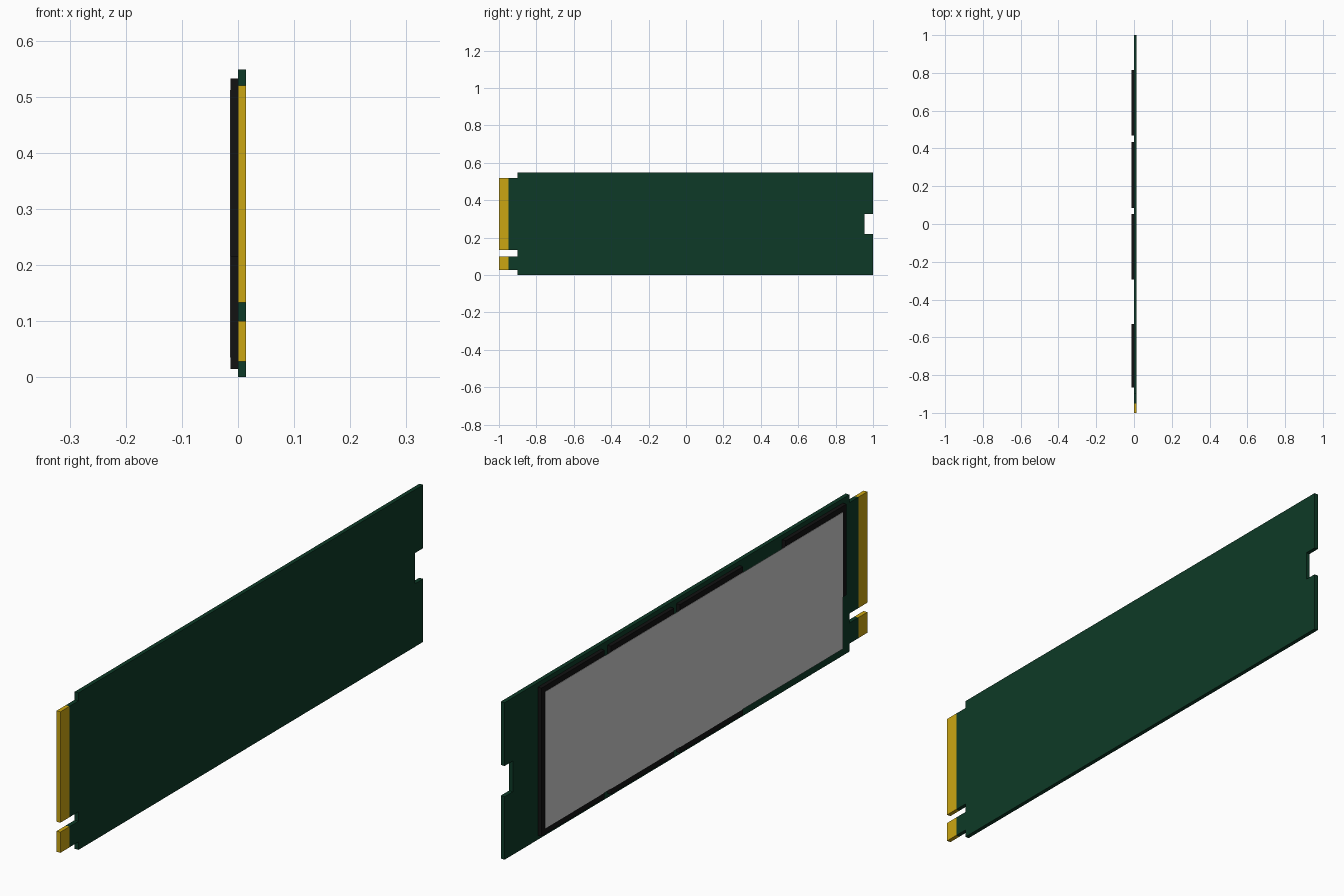
import bpy, bmesh

if "Cube" in bpy.data.objects:
    bpy.data.objects.remove(bpy.data.objects["Cube"])


def material(name, rgb):
    m = bpy.data.materials.new(name)
    m.diffuse_color = (*rgb, 1)
    m.use_nodes = True
    m.node_tree.nodes["Principled BSDF"].inputs["Base Color"].default_value = m.diffuse_color
    return m


def plate(name, outline, x0, x1, mat=None):
    """Extrude a (y, z) outline along x from x0 to x1."""
    bm = bmesh.new()
    face = bm.faces.new([bm.verts.new((x0, y, z)) for y, z in outline])
    ext = bmesh.ops.extrude_face_region(bm, geom=[face])
    moved = [v for v in ext["geom"] if isinstance(v, bmesh.types.BMVert)]
    bmesh.ops.translate(bm, vec=(x1 - x0, 0, 0), verts=moved)
    bmesh.ops.recalc_face_normals(bm, faces=bm.faces)
    me = bpy.data.meshes.new(name)
    bm.to_mesh(me)
    bm.free()
    ob = bpy.data.objects.new(name, me)
    bpy.context.collection.objects.link(ob)
    if mat:
        me.materials.append(mat)
    return ob


def rect(y0, y1, z0, z1):
    return [(y0, z0), (y1, z0), (y1, z1), (y0, z1)]


green = material("board_green", (0.004, 0.042, 0.02))
gold = material("contact_gold", (0.6, 0.38, 0.006))
black = material("chip_black", (0.006, 0.006, 0.006))

T = 0.0145     # board thickness
H = 0.548      # board height
C = -0.0135    # outer face of the chips

# Circuit board with keyed connector end and screw notch
plate("circuit_board", [
    (-0.9, 0), (1, 0), (1, 0.22), (0.955, 0.22), (0.955, 0.327), (1, 0.327),
    (1, H), (-0.9, H), (-0.9, 0.52), (-0.95, 0.52), (-0.95, 0.133),
    (-0.9, 0.133), (-0.9, 0.1), (-0.95, 0.1), (-0.95, 0.028), (-0.9, 0.028),
], 0, T, green)

# Gold edge contacts on either side of the key slot
plate("short_contact", rect(-1, -0.95, 0.028, 0.1), 0, T, gold)
plate("long_contact", rect(-1, -0.95, 0.133, 0.52), 0, T, gold)

# Three full-height memory chips
for i, y in enumerate((-0.295, 0.085, 0.468)):
    plate(f"memory_chip_{i + 1}", rect(y, y + 0.348, 0.015, 0.532), C, 0, black)

# Shorter controller chip beside the connector
plate("controller_chip", rect(-0.865, -0.53, 0.215, 0.532), C, 0, black)

# Thin sticker spanning all the chips
plate("label", rect(-0.845, 0.796, 0.035, 0.512), -0.0145, C)
